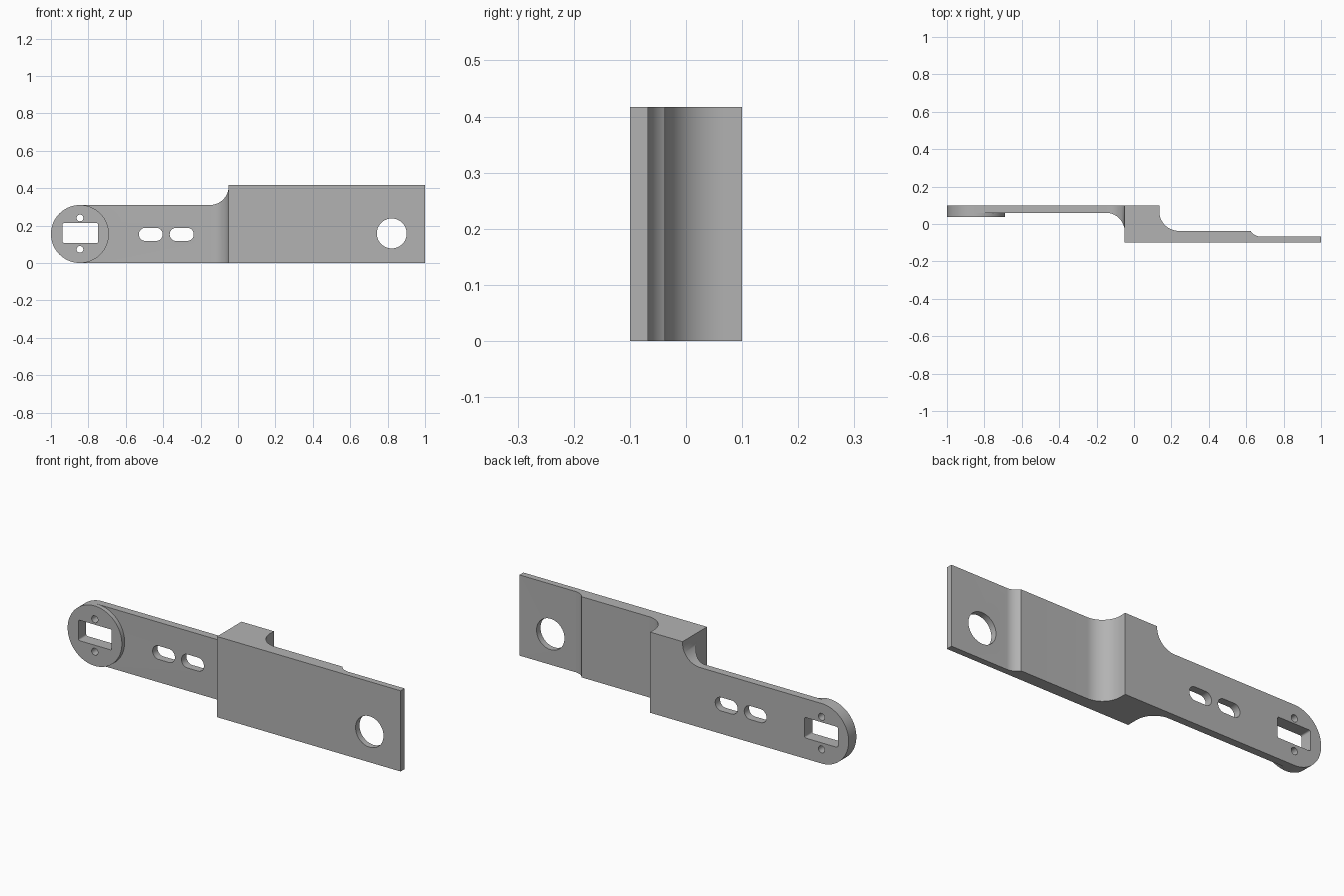
import bpy, bmesh, math

if "Cube" in bpy.data.objects:
    bpy.data.objects.remove(bpy.data.objects["Cube"])

grey = bpy.data.materials.new("light grey")
grey.diffuse_color = (0.45, 0.45, 0.45, 1)
grey.use_nodes = True
grey.node_tree.nodes["Principled BSDF"].inputs["Base Color"].default_value = grey.diffuse_color


def arc(cx, cy, r, a0, a1, n=16):
    return [(cx + r * math.cos(math.radians(a0 + (a1 - a0) * i / n)),
             cy + r * math.sin(math.radians(a0 + (a1 - a0) * i / n))) for i in range(n + 1)]


def rounded_rect(x0, x1, z0, z1, r, n=10):
    return (arc(x1 - r, z1 - r, r, 0, 90, n) + arc(x0 + r, z1 - r, r, 90, 180, n)
            + arc(x0 + r, z0 + r, r, 180, 270, n) + arc(x1 - r, z0 + r, r, 270, 360, n))


def circle(x, z, r, n=48):
    return arc(x, z, r, 0, 360, n)[:-1]


def prism(name, pts, axis, lo, hi):
    """Extrude a closed outline along z (points are x,y) or y (points are x,z)."""
    place = (lambda p, d: (p[0], p[1], d)) if axis == "z" else (lambda p, d: (p[0], d, p[1]))
    bm = bmesh.new()
    face = bm.faces.new([bm.verts.new(place(p, lo)) for p in pts])
    out = bmesh.ops.extrude_face_region(bm, geom=[face])
    step = (0, 0, hi - lo) if axis == "z" else (0, hi - lo, 0)
    bmesh.ops.translate(bm, vec=step, verts=[g for g in out["geom"] if isinstance(g, bmesh.types.BMVert)])
    bmesh.ops.remove_doubles(bm, verts=bm.verts, dist=1e-5)
    bmesh.ops.recalc_face_normals(bm, faces=bm.faces)
    mesh = bpy.data.meshes.new(name)
    bm.to_mesh(mesh)
    bm.free()
    mesh.materials.append(grey)
    ob = bpy.data.objects.new(name, mesh)
    bpy.context.collection.objects.link(ob)
    return ob


def combine(ob, tool, operation):
    mod = ob.modifiers.new(operation, "BOOLEAN")
    mod.operation, mod.solver, mod.object = operation, "EXACT", tool
    bpy.context.view_layer.objects.active = ob
    bpy.ops.object.modifier_apply(modifier=mod.name)
    bpy.data.objects.remove(tool)


# stepped plan profile with filleted inside corners
plan = [(-1.01, 0.1), (-1.01, 0.06)]
plan += arc(-0.15, -0.04, 0.1, 90, 0)
plan += [(-0.05, -0.1), (1, -0.1), (1, -0.068)]
plan += arc(0.68, 0, 0.068, 270, 213, 10)
plan += arc(0.24, 0.068, 0.105, 270, 180)
plan += [(0.135, 0.1)]
bracket = prism("bracket", plan, "z", -0.02, 0.44)

# side outline: rounded arm end, fillet up to the taller block
TOP, R, CX = 0.417, 0.155, -0.845
outline = arc(CX, R, R, 90, 270, 40) + [(1.02, 0), (1.02, TOP), (-0.05, TOP)]
outline += arc(-0.15, 2 * R + 0.1, 0.1, 0, -90)
combine(bracket, prism("outline", outline, "y", -0.2, 0.2), "INTERSECT")

# raised round boss on the arm end
combine(bracket, prism("boss", circle(CX, R, R, 80), "y", 0.037, 0.08), "UNION")

# openings: motor window, screw holes, two slots, large bore
openings = [
    rounded_rect(-0.938, -0.748, 0.107, 0.213, 0.008, 4),
    circle(CX, 0.241, 0.018, 24), circle(CX, 0.073, 0.018, 24),
    rounded_rect(-0.53, -0.403, 0.118, 0.188, 0.034),
    rounded_rect(-0.365, -0.237, 0.118, 0.188, 0.034),
    circle(0.822, 0.158, 0.08),
]
for pts in openings:
    combine(bracket, prism("cutter", pts, "y", -0.3, 0.3), "DIFFERENCE")

# smooth the curved walls, keep edges sharp
bpy.ops.object.select_all(action="DESELECT")
bracket.select_set(True)
bpy.context.view_layer.objects.active = bracket
bpy.ops.object.shade_smooth_by_angle(angle=math.radians(30))
